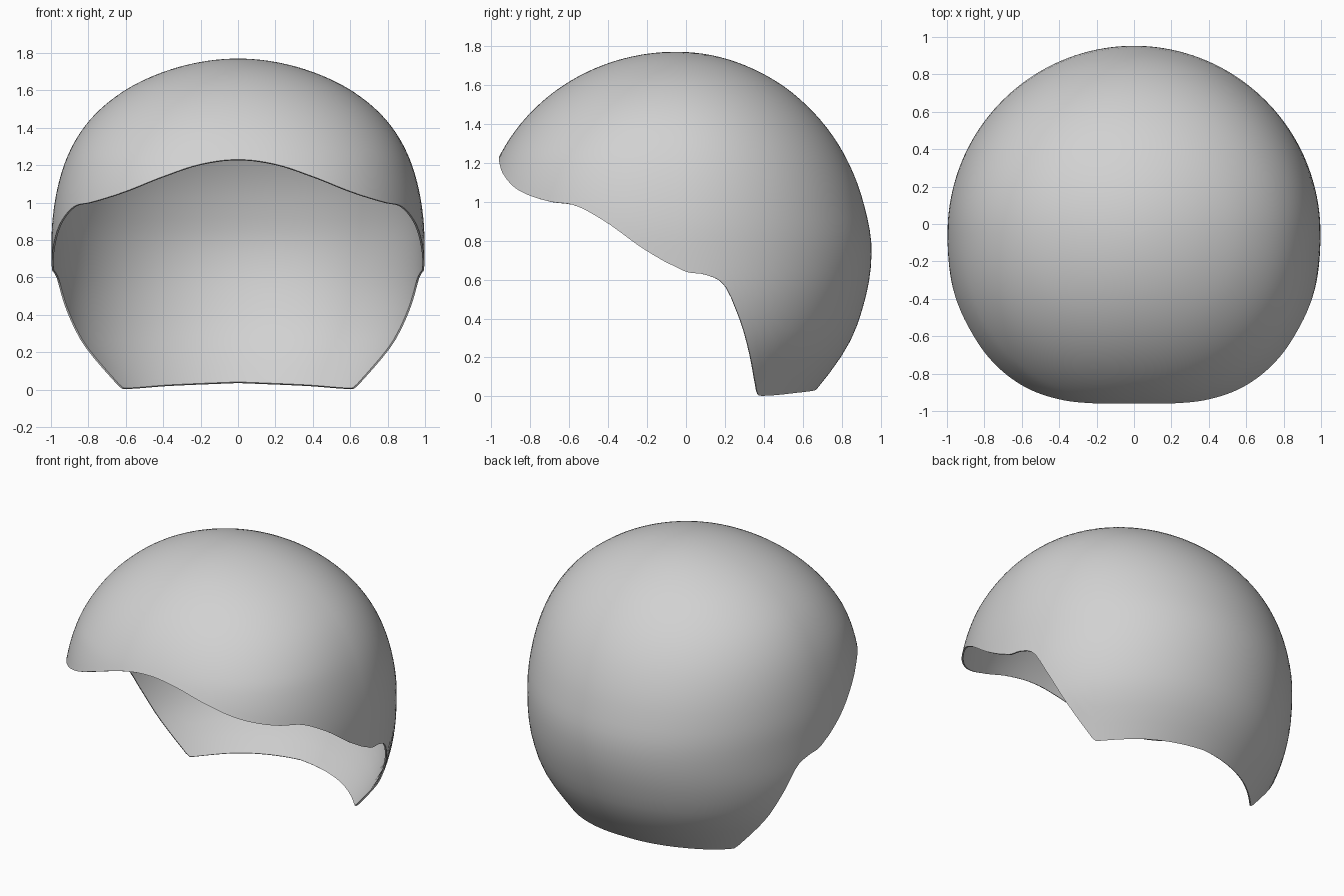
import bpy, bmesh, math

if "Cube" in bpy.data.objects:
    bpy.data.objects.remove(bpy.data.objects["Cube"])

TOP, YC = 1.77, -0.05          # crown height and depth of the crown point
COLS, ROWS = 192, 40
N_FRONT = 2.25                 # the brow is squarer than the round back


def curve(points):
    """Smooth interpolation through (position, value) points, no overshoot."""
    xs, ys = zip(*points)
    h = [b - a for a, b in zip(xs, xs[1:])]
    d = [(b - a) / k for a, b, k in zip(ys, ys[1:], h)]
    m = [d[0]]
    for p, q, hp, hq in zip(d, d[1:], h, h[1:]):
        slope = (p * hq + q * hp) / (hp + hq)
        limit = 3 * min(abs(p), abs(q)) if p * q > 0 else 0
        m.append(max(-limit, min(limit, slope)))
    m.append(d[-1])

    def f(x):
        x = min(max(x, xs[0]), xs[-1])
        i = max(k for k in range(len(xs) - 1) if xs[k] <= x)
        t = (x - xs[i]) / h[i]
        return ((1 + 2 * t) * (1 - t) ** 2 * ys[i] + t * (1 - t) ** 2 * h[i] * m[i]
                + t * t * (3 - 2 * t) * ys[i + 1] + t * t * (t - 1) * h[i] * m[i + 1])
    return f


def profile(points):
    """Radius by height, smoothed over the root of the drop from the crown."""
    return curve([(math.sqrt(TOP - z), r) for z, r in points])


def front(w):
    """Front reach: an ellipse below the crown."""
    k = max(0, 1 - w * w / .953)
    return 1.01 * math.sqrt(1 - k * k)


# half width and back reach at each height
width = profile([(1.77, 0), (1.75, .21), (1.70, .395), (1.6, .605), (1.42, .81),
                 (1.24, .915), (1.1, .96), (1.0, .98), (.8, .997), (.57, .993),
                 (.42, .972), (.25, .918), (.06, .81), (0, .78)])
back = profile([(1.77, 0), (1.75, .192), (1.67, .42), (1.6, .541), (1.5, .664),
                (1.4, .757), (1.24, .864), (1.0, .96), (.75, 1.003), (.5, .97),
                (.25, .875), (.06, .74), (0, .69)])


def rim_angle(x, y, z):
    """Angle around the shell of a rim point: front centre 0, back centre 180."""
    w = math.sqrt(TOP - z)
    ahead = y < YC
    n = N_FRONT if ahead else 2
    s = (x / width(w)) ** (n / 2)
    c = (abs(y - YC) / (front(w) if ahead else back(w))) ** (n / 2)
    return math.degrees(math.atan2(s, c if ahead else -c))


# rim: brow, temple, straight cut behind the cheek, nape
rim_points = [(0, -.96, 1.23), (.2, -.955, 1.205), (.4, -.94, 1.14),
              (.6, -.86, 1.06), (.8, -.70, 1.0), (.88, -.57, .98),
              (.95, -.42, .9), (.98, -.18, .735), (.99, 0, .64),
              (.985, .1, .625), (.965, .2, .57), (.92, .27, .42),
              (.83, .325, .24), (.67, .355, .06), (.61, .375, .003),
              (.35, .57, .02), (0, .655, .035)]
rim_table = [(rim_angle(*p), p[2]) for p in rim_points]
rim = curve([(-rim_table[1][0], rim_table[1][1])] + rim_table)


def shell_point(angle, t):
    side = abs(angle)
    w = t * math.sqrt(TOP - rim(side))
    s, c = math.sin(math.radians(side)), math.cos(math.radians(side))
    n = 2 + (N_FRONT - 2) * min(1, (w / .73) ** 2) if c > 0 else 2
    x = math.copysign(width(w) * abs(s) ** (2 / n), angle)
    reach = -front(w) if c > 0 else back(w)
    return x, YC + reach * abs(c) ** (2 / n), TOP - w * w


# cap shell: rings running from the crown down to the wavy rim
bm = bmesh.new()
crown = bm.verts.new((0, YC, TOP))
rings = [[bm.verts.new(shell_point(-180 + 360 * c / COLS, r / ROWS))
          for c in range(COLS)] for r in range(1, ROWS + 1)]
for c in range(COLS):
    k = (c + 1) % COLS
    bm.faces.new((crown, rings[0][c], rings[0][k]))
    for a, b in zip(rings, rings[1:]):
        bm.faces.new((a[c], b[c], b[k], a[k]))
bmesh.ops.recalc_face_normals(bm, faces=bm.faces)
if sum(f.normal.z for f in bm.faces) < 0:
    bmesh.ops.reverse_faces(bm, faces=bm.faces)
mesh = bpy.data.meshes.new("cap_shell")
bm.to_mesh(mesh)
bm.free()
cap = bpy.data.objects.new("cap_shell", mesh)
bpy.context.collection.objects.link(cap)

# plain grey
grey = bpy.data.materials.new("light_grey")
grey.diffuse_color = (.64, .64, .64, 1)
grey.use_nodes = True
grey.node_tree.nodes["Principled BSDF"].inputs["Base Color"].default_value = grey.diffuse_color
mesh.materials.append(grey)

# thin wall, inward, with a crisp rim
wall = cap.modifiers.new("wall", 'SOLIDIFY')
wall.thickness = .01
wall.offset = -1
bpy.context.view_layer.objects.active = cap
cap.select_set(True)
bpy.ops.object.modifier_apply(modifier="wall")
bpy.ops.object.shade_smooth_by_angle(angle=math.radians(40))
